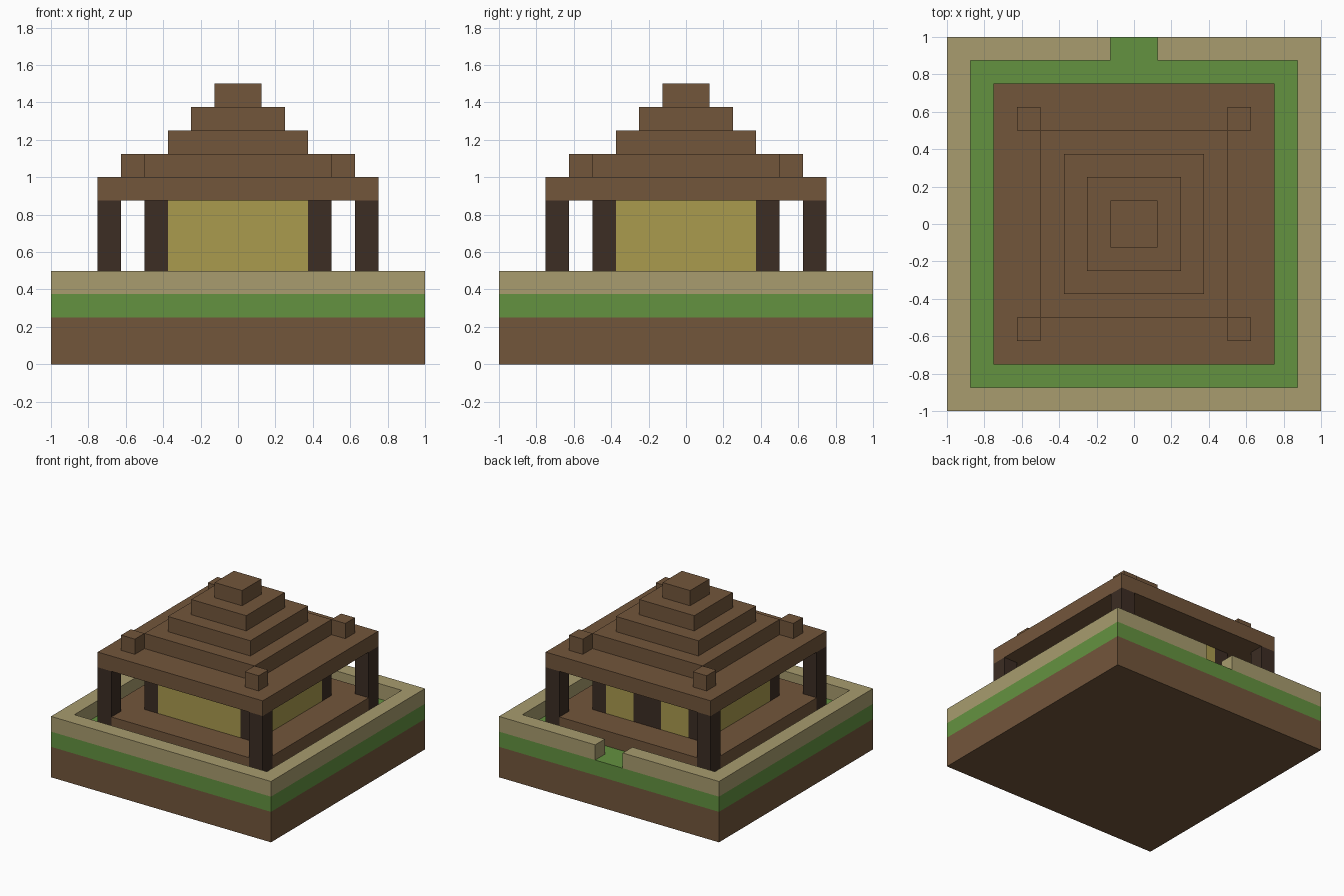
import bpy, bmesh

cube = bpy.data.objects.get("Cube")
if cube:
    bpy.data.objects.remove(cube, do_unlink=True)

U = 0.125  # one block of the grid; all sizes below are in blocks


def material(name, rgb):
    m = bpy.data.materials.new(name)
    m.use_nodes = True
    colour = (*rgb, 1.0)
    m.diffuse_color = colour
    bsdf = next(n for n in m.node_tree.nodes if n.type == 'BSDF_PRINCIPLED')
    bsdf.inputs["Base Color"].default_value = colour
    return m


brown = material("brown wood", (0.171, 0.093, 0.044))
dark = material("dark timber", (0.045, 0.026, 0.017))
green = material("grass green", (0.127, 0.287, 0.051))
sand = material("sand stone", (0.392, 0.332, 0.156))
straw = material("straw yellow", (0.402, 0.328, 0.076))


def prism(name, outline, z0, z1, mat):
    """Extrude a counter-clockwise outline from z0 to z1."""
    bm = bmesh.new()
    face = bm.faces.new([bm.verts.new((x * U, y * U, z0 * U)) for x, y in outline])
    top = bmesh.ops.extrude_face_region(bm, geom=[face], use_keep_orig=True)
    verts = [g for g in top["geom"] if isinstance(g, bmesh.types.BMVert)]
    bmesh.ops.translate(bm, verts=verts, vec=(0, 0, (z1 - z0) * U))
    bmesh.ops.recalc_face_normals(bm, faces=bm.faces)
    mesh = bpy.data.meshes.new(name)
    bm.to_mesh(mesh)
    bm.free()
    mesh.materials.append(mat)
    obj = bpy.data.objects.new(name, mesh)
    bpy.context.scene.collection.objects.link(obj)
    return obj


def box(name, x0, x1, y0, y1, z0, z1, mat):
    return prism(name, [(x0, y0), (x1, y0), (x1, y1), (x0, y1)], z0, z1, mat)


def slab(name, half, z0, z1, mat):
    return box(name, -half, half, -half, half, z0, z1, mat)


def corners(name, inner, outer, z0, z1, mat):
    """Four square blocks, one in each corner."""
    for sx, side in ((1, "left"), (-1, "right")):
        for sy, end in ((-1, "front"), (1, "back")):
            x0, x1 = sorted((sx * inner, sx * outer))
            y0, y1 = sorted((sy * inner, sy * outer))
            box(f"{name}_{end}_{side}", x0, x1, y0, y1, z0, z1, mat)


# Ground layers
slab("earth", 8, 0, 2, brown)
slab("grass", 8, 2, 3, green)

# Low border wall with a gateway at the back
right_half = [(-1, 8), (-8, 8), (-8, -8)]
left_half = [(8, -8), (8, 8), (1, 8), (1, 7), (7, 7), (7, -7)]
inner_right = [(-7, -7), (-7, 7), (-1, 7)]
prism("border_wall", right_half + left_half + inner_right, 3, 4, sand)

# Raised floor, notched at the corners for the porch posts
floor = []
for a, b in ((1, 1), (-1, 1), (-1, -1), (1, -1)):
    notch = [(6 * a, 5 * b), (5 * a, 5 * b), (5 * a, 6 * b)]
    floor += notch if a == b else notch[::-1]
prism("floor", floor, 3, 4, brown)

# Posts of the porch and of the hut
corners("porch_post", 5, 6, 3, 7, dark)
corners("hut_post", 3, 4, 4, 7, dark)

# Hut walls and door
box("front_wall", -3, 3, -4, -3, 4, 7, straw)
box("left_wall", 3, 4, -3, 3, 4, 7, straw)
box("right_wall", -4, -3, -3, 3, 4, 7, straw)
box("back_wall_left", 1, 3, 3, 4, 4, 7, straw)
box("back_wall_right", -3, -1, 3, 4, 4, 7, straw)
box("door", -1, 1, 3, 4, 4, 7, dark)

# Stepped roof with corner blocks
for i, half in enumerate((6, 4, 3, 2, 1)):
    slab(f"roof_tier_{i + 1}", half, 7 + i, 8 + i, brown)
corners("roof_block", 4, 5, 8, 9, brown)
